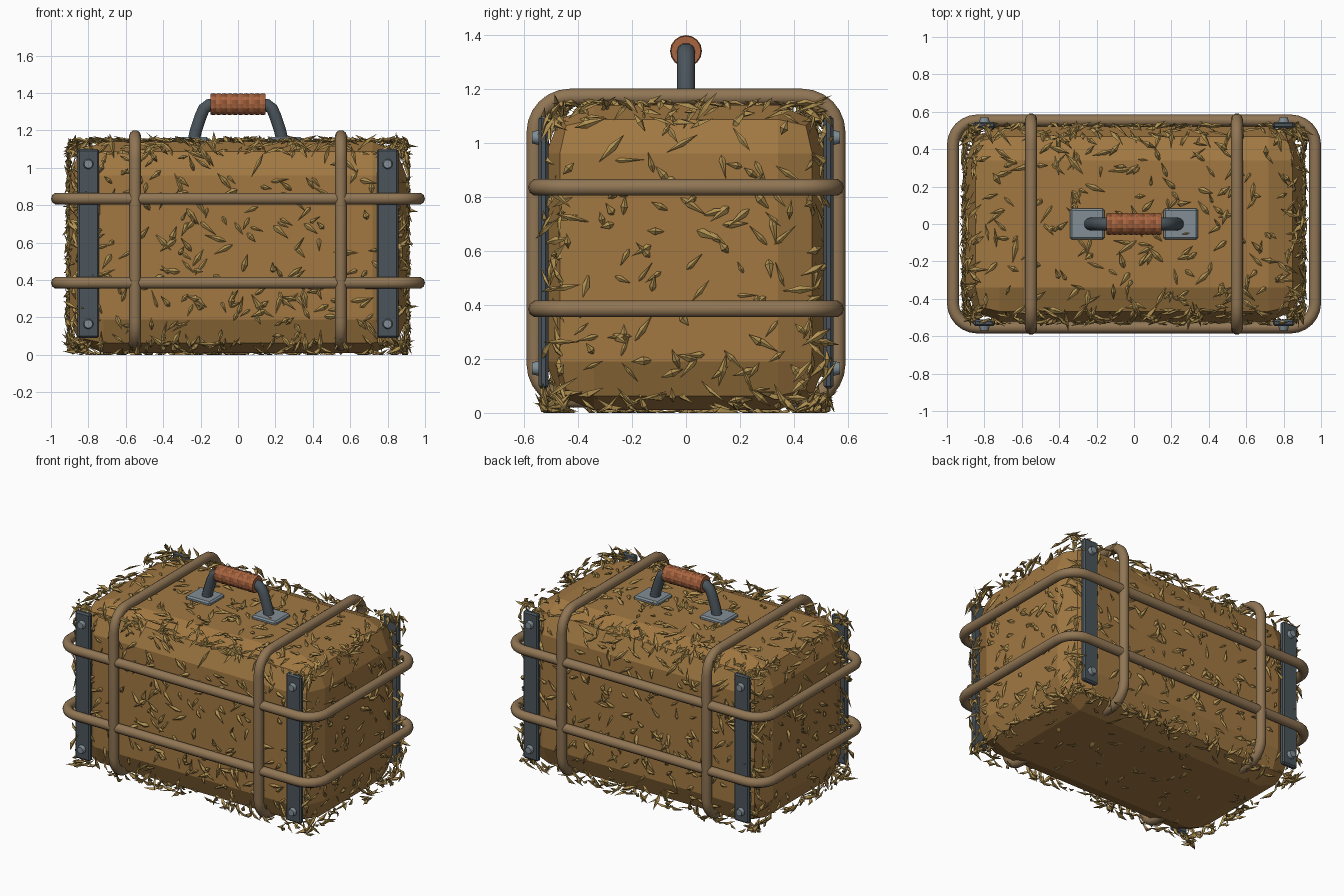
import bpy, bmesh, math, random
from mathutils import Vector, Matrix

random.seed(7)
cube = bpy.data.objects.get("Cube")
if cube:
    bpy.data.objects.remove(cube)


def material(name, r, g, b):
    m = bpy.data.materials.new(name)
    m.use_nodes = True
    m.diffuse_color = (r, g, b, 1)
    m.node_tree.nodes["Principled BSDF"].inputs["Base Color"].default_value = (r, g, b, 1)
    return m


HAY = material("hay", 0.36, 0.19, 0.055)
STRAW = material("straw", 0.45, 0.29, 0.085)
ROPE = material("rope", 0.28, 0.18, 0.09)
IRON = material("dark iron", 0.07, 0.09, 0.105)
STEEL = material("steel", 0.22, 0.27, 0.30)
LEATHER = material("leather", 0.40, 0.13, 0.05)
SEAM = material("dark leather", 0.26, 0.085, 0.035)

# Half sizes and centre height of the bale
HX, HY, HZ, CZ = 0.9, 0.52, 0.565, 0.575


def add_mesh(name, bm, *mats):
    me = bpy.data.meshes.new(name)
    bmesh.ops.recalc_face_normals(bm, faces=bm.faces)
    bm.to_mesh(me)
    bm.free()
    for m in mats:
        me.materials.append(m)
    ob = bpy.data.objects.new(name, me)
    bpy.context.collection.objects.link(ob)
    return ob


def smooth(ob):
    bpy.ops.object.select_all(action="DESELECT")
    ob.select_set(True)
    bpy.context.view_layer.objects.active = ob
    bpy.ops.object.shade_smooth_by_angle(angle=math.radians(40))


def box(name, centre, size, mat, bevel, segments=1):
    bm = bmesh.new()
    bmesh.ops.create_cube(bm, size=1, matrix=Matrix.Translation(centre) @ Matrix.Diagonal((*size, 1)))
    bmesh.ops.bevel(bm, geom=bm.edges[:], offset=bevel, segments=segments, profile=0.5, affect="EDGES")
    return add_mesh(name, bm, mat)


def tube(name, points, radius, mat, cyclic):
    cu = bpy.data.curves.new(name, "CURVE")
    cu.dimensions = "3D"
    cu.bevel_depth = radius
    cu.bevel_resolution = 3
    cu.use_fill_caps = True
    sp = cu.splines.new("POLY")
    sp.points.add(len(points) - 1)
    for p, co in zip(sp.points, points):
        p.co = (*co, 1)
    sp.use_cyclic_u = cyclic
    cu.materials.append(mat)
    ob = bpy.data.objects.new(name, cu)
    bpy.context.collection.objects.link(ob)
    bpy.ops.object.select_all(action="DESELECT")
    ob.select_set(True)
    bpy.context.view_layer.objects.active = ob
    bpy.ops.object.convert(target="MESH")
    smooth(bpy.context.view_layer.objects.active)


def rounded_loop(a, b, r, steps=6):
    """Outline of a rounded rectangle with half sizes a and b."""
    pts = []
    for quarter, (sa, sb) in enumerate(((1, 1), (-1, 1), (-1, -1), (1, -1))):
        for i in range(steps + 1):
            t = math.pi / 2 * (quarter + i / steps)
            pts.append((sa * (a - r) + r * math.cos(t), sb * (b - r) + r * math.sin(t)))
    return pts


# Bale
box("bale", (0, 0, CZ), (2 * HX, 2 * HY, 2 * HZ), HAY, 0.18, 2)

# Binding hoops: two lying flat, two standing
for name, z in (("lower_hoop", 0.385), ("upper_hoop", 0.835)):
    tube(name, [(x, y, z) for x, y in rounded_loop(0.968, 0.553, 0.13)], 0.032, ROPE, True)
for name, x in (("right_hoop", -0.55), ("left_hoop", 0.55)):
    tube(name, [(x, y, z + 0.61) for y, z in rounded_loop(0.56, 0.56, 0.13)], 0.032, ROPE, True)

# Corner straps with rivets
for sx, side in ((-1, "right"), (1, "left")):
    for sy, end in ((-1, "front"), (1, "back")):
        tag = f"{end}_{side}"
        box(f"{tag}_strap", (sx * 0.8, sy * 0.528, 0.595), (0.115, 0.036, 1.01), IRON, 0.01)
        bm = bmesh.new()
        for z in (0.165, 1.02):
            place = Matrix.Translation((sx * 0.8, sy * 0.553, z)) @ Matrix.Rotation(sy * -math.pi / 2, 4, "X")
            bmesh.ops.create_cone(bm, cap_ends=True, segments=12, radius1=0.03, radius2=0.022,
                                  depth=0.034, matrix=place)
        smooth(add_mesh(f"{tag}_rivets", bm, STEEL))

# Handle: mounting plates, bent bar, wrapped grip
for sx, side in ((-1, "right"), (1, "left")):
    box(f"{side}_handle_plate", (sx * 0.25, 0, 1.148), (0.185, 0.165, 0.032), STEEL, 0.01)
half = [(0.238, 1.14), (0.225, 1.2), (0.198, 1.28), (0.182, 1.315), (0.155, 1.336), (0.12, 1.34)]
bar = [(-x, 0, z) for x, z in half] + [(x, 0, z) for x, z in reversed(half)]
tube("handle_bar", bar, 0.034, IRON, False)

SIDES, WRAPS = 16, 10
bm = bmesh.new()
rings = []
for i in range(2 * WRAPS + 1):
    r = 0.059 if i % 2 else 0.055
    x = -0.147 + 0.294 * i / (2 * WRAPS)
    rings.append([bm.verts.new((x, r * math.cos(t), 1.34 + r * math.sin(t)))
                  for t in (math.tau * k / SIDES for k in range(SIDES))])
for i in range(2 * WRAPS):
    for k in range(SIDES):
        j = (k + 1) % SIDES
        f = bm.faces.new((rings[i][k], rings[i][j], rings[i + 1][j], rings[i + 1][k]))
        f.material_index = 1 if (i % 4 < 2) and k % 2 else 0
bm.faces.new(rings[0])
bm.faces.new(rings[-1])
add_mesh("handle_grip", bm, LEATHER, SEAM)


# Loose straw: faceted spindles over every face and edge
def spindle(bm, place, along, out, length, width):
    side = along.cross(out).normalized()
    up = side.cross(along).normalized()
    belly = place + along * length * random.uniform(-0.12, 0.12) + up * width * 0.3
    ring = [belly + side * width * 0.5, belly + up * width * 0.4,
            belly - side * width * 0.5, belly - up * width * 0.4]
    tips = [place - along * length * 0.5, place + along * length * 0.5]
    verts = [bm.verts.new((p.x, p.y, max(p.z, 0))) for p in ring + tips]
    for k in range(4):
        a, b = verts[k], verts[(k + 1) % 4]
        bm.faces.new((a, b, verts[4]))
        bm.faces.new((b, a, verts[5]))


def scatter(bm, place, out, tilt):
    free = Vector([random.uniform(-1, 1) for _ in range(3)])
    flat = (free - out * free.dot(out)).normalized()
    t = random.uniform(-tilt, tilt)
    along = flat * math.cos(t) + out * math.sin(t)
    spindle(bm, place, along, out, random.uniform(0.06, 0.15), random.uniform(0.016, 0.034))


half_size = (HX, HY, HZ)
centre = Vector((0, 0, CZ))
bm = bmesh.new()
for axis, sign, count in ((0, -1, 110), (0, 1, 110), (1, -1, 220), (1, 1, 220), (2, 1, 210), (2, -1, 60)):
    out = Vector((0, 0, 0))
    out[axis] = sign
    for _ in range(count):
        p = Vector([random.uniform(-0.94, 0.94) * h for h in half_size])
        p[axis] = sign * half_size[axis]
        scatter(bm, p + centre, out, 0.55)
add_mesh("face_straw", bm, STRAW)

bm = bmesh.new()
for axis in range(3):
    u, v = [k for k in range(3) if k != axis]
    for su in (-1, 1):
        for sv in (-1, 1):
            out = Vector((0, 0, 0))
            out[u], out[v] = su, sv
            for _ in range(int(half_size[axis] * 76)):
                p = Vector((0, 0, 0))
                p[axis] = random.uniform(-0.98, 0.98) * half_size[axis]
                p[u] = su * (half_size[u] - random.uniform(0, 0.07))
                p[v] = sv * (half_size[v] - random.uniform(0, 0.07))
                scatter(bm, p + centre, out.normalized(), 0.7)
add_mesh("edge_straw", bm, STRAW)
